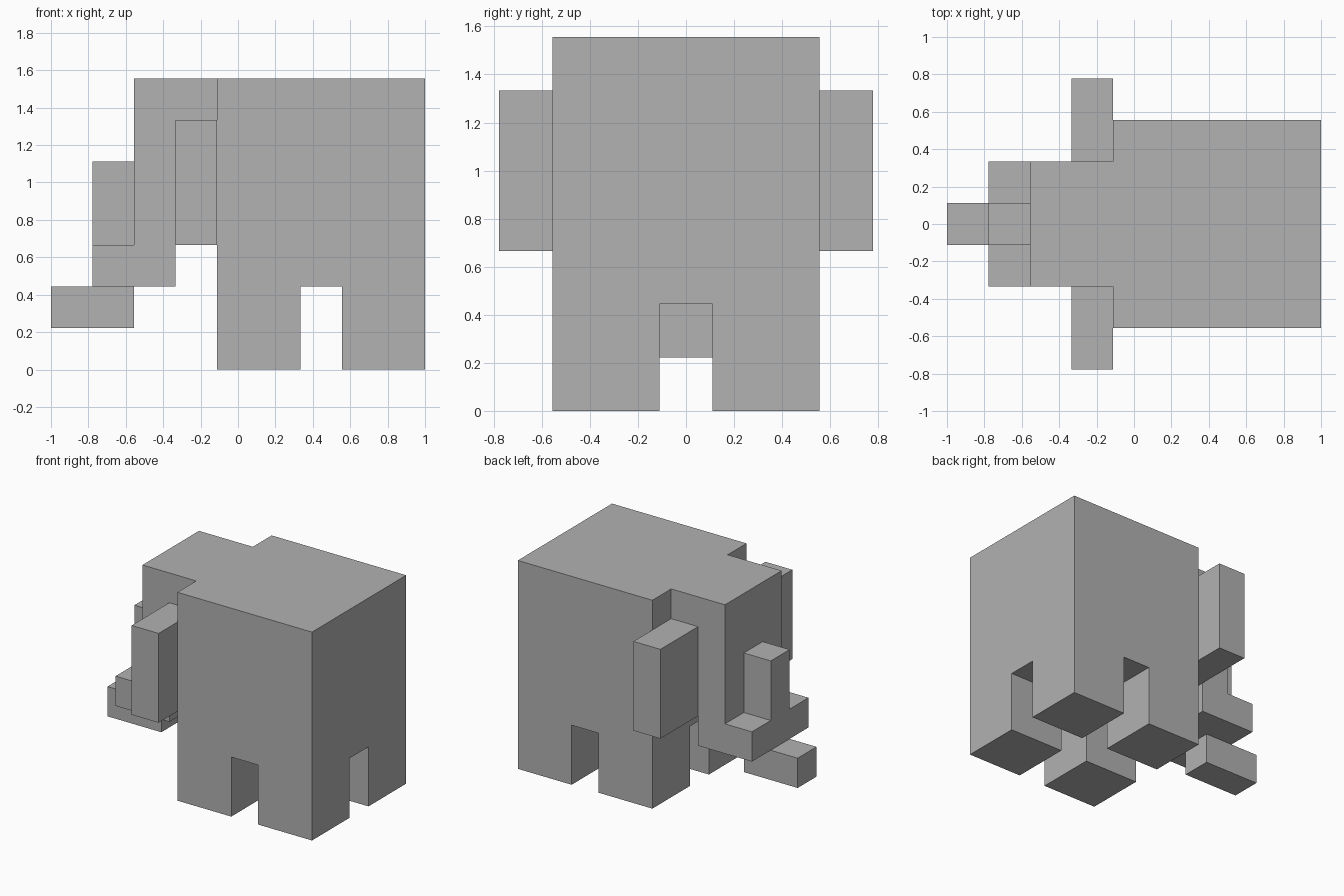
import bpy
import bmesh
import math
from mathutils import Vector

cube = bpy.data.objects.get("Cube")
if cube:
    bpy.data.objects.remove(cube, do_unlink=True)

CELL = 2 / 9
ORIGIN = Vector((-4.5, -3.5, 0))

grey = bpy.data.materials.new("grey")
grey.use_nodes = True
colour = (0.445, 0.445, 0.445, 1)
grey.diffuse_color = colour
grey.node_tree.nodes["Principled BSDF"].inputs["Base Color"].default_value = colour


def block(x, y, z):
    """Cells filled by a block, given as ranges along each axis."""
    return {(i, j, k) for i in range(*x) for j in range(*y) for k in range(*z)}


def mirror(cells):
    """Mirror cells across the middle of the width."""
    return {(i, 6 - j, k) for i, j, k in cells}


parts = {
    "body": block((4, 9), (1, 6), (2, 7)),
    "head": block((2, 4), (2, 5), (3, 7)),
    "jaw": block((2, 3), (2, 5), (2, 3)),
    "muzzle": block((1, 2), (2, 5), (2, 3)),
    "upper_trunk": block((1, 2), (3, 4), (3, 5)),
    "trunk_tip": block((0, 2), (3, 4), (1, 2)),
}

# Legs and ears come in mirrored pairs
pairs = {
    "head_end_leg": block((4, 6), (1, 3), (0, 2)),
    "tail_end_leg": block((7, 9), (1, 3), (0, 2)),
    "ear": block((3, 4), (0, 2), (3, 6)),
}
for name, cells in pairs.items():
    parts[name + "_near"] = cells
    parts[name + "_far"] = mirror(cells)

filled = set().union(*parts.values())


def build(name, cells):
    """Skin the exposed sides of a part, leaving joints between parts open."""
    bm = bmesh.new()
    for cell in sorted(cells):
        centre = Vector(cell) + Vector((0.5, 0.5, 0.5))
        for axis in range(3):
            for sign in (-1, 1):
                normal = Vector((0, 0, 0))
                normal[axis] = sign
                if tuple(int(c + n) for c, n in zip(cell, normal)) in filled:
                    continue
                u = Vector((0, 0, 0))
                u[(axis + 1) % 3] = 0.5
                v = normal.cross(u)
                middle = centre + normal / 2 + ORIGIN
                corners = (-u - v, u - v, u + v, v - u)
                bm.faces.new([bm.verts.new((middle + c) * CELL) for c in corners])
    # Weld the squares and merge them into large flat faces
    bmesh.ops.remove_doubles(bm, verts=bm.verts[:], dist=0.001)
    bmesh.ops.dissolve_limit(bm, angle_limit=math.radians(1),
                             verts=bm.verts[:], edges=bm.edges[:])
    mesh = bpy.data.meshes.new(name)
    bm.to_mesh(mesh)
    bm.free()
    mesh.materials.append(grey)
    bpy.context.collection.objects.link(bpy.data.objects.new(name, mesh))


for name, cells in parts.items():
    build(name, cells)
